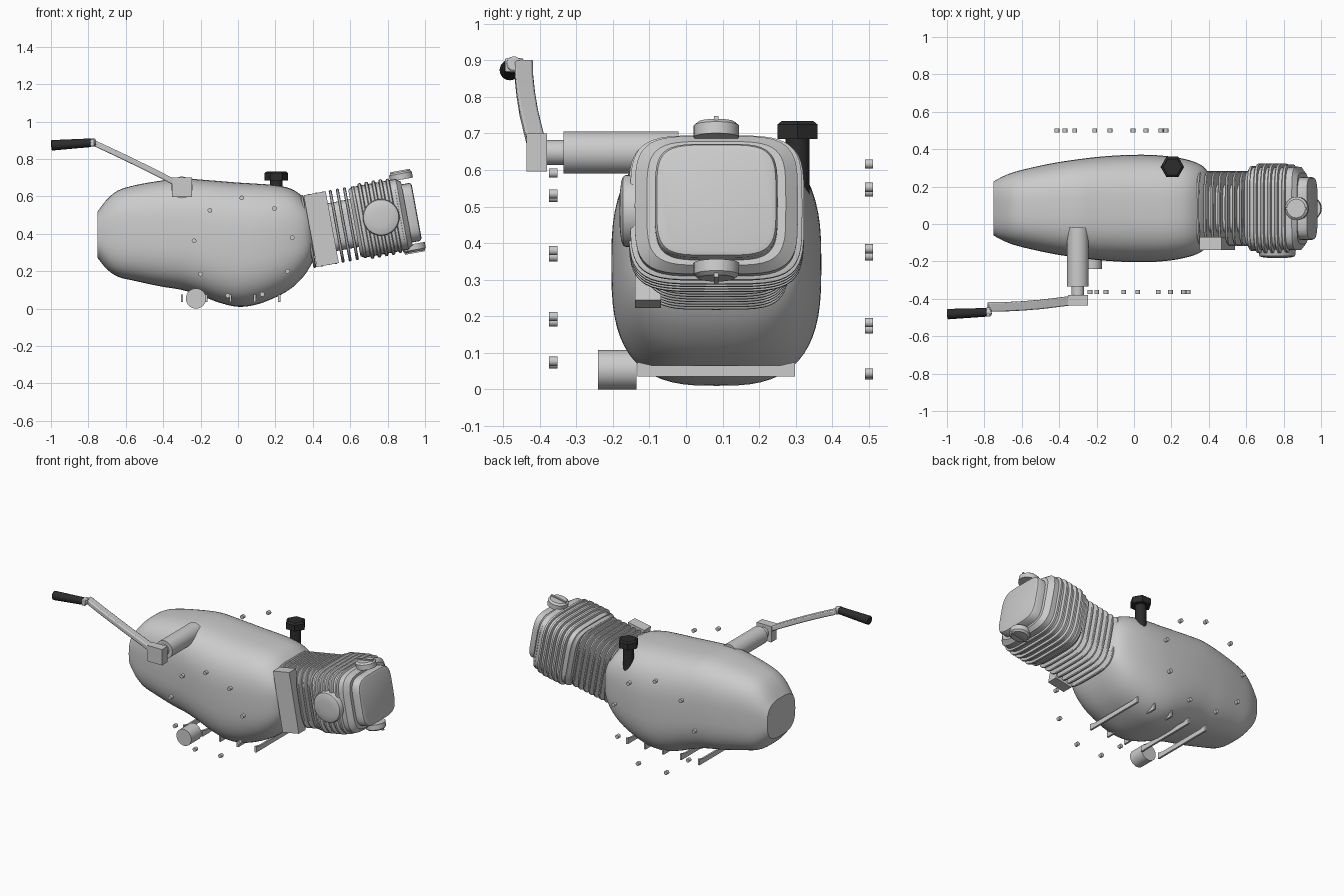
import bpy, bmesh, math
from mathutils import Vector, Matrix

if "Cube" in bpy.data.objects:
    bpy.data.objects.remove(bpy.data.objects["Cube"])

def material(name, c):
    m = bpy.data.materials.new(name)
    m.diffuse_color = (c[0], c[1], c[2], 1)
    m.use_nodes = True
    m.node_tree.nodes["Principled BSDF"].inputs["Base Color"].default_value = m.diffuse_color
    return m

METAL = material("light_metal", (0.6, 0.6, 0.6))
BLACK = material("black_rubber", (0.025, 0.025, 0.025))
YC = 0.083                                   # centre line of the engine in y
TILT = math.radians(10.4)
# cylinder frame: local x = along the bore, z = up across it
BORE = Matrix.Translation((0.445, YC, 0.425)) @ Matrix.Rotation(-TILT, 4, 'Y')

def finish(name, bm, mat=METAL, matrix=None, bevel=0, angle=35):
    bmesh.ops.recalc_face_normals(bm, faces=bm.faces)
    if matrix:
        bm.transform(matrix)
    me = bpy.data.meshes.new(name)
    bm.to_mesh(me)
    bm.free()
    ob = bpy.data.objects.new(name, me)
    bpy.context.collection.objects.link(ob)
    me.materials.append(mat)
    if bevel:
        b = ob.modifiers.new("bevel", 'BEVEL')
        b.width, b.segments = bevel, 2
    bpy.ops.object.select_all(action='DESELECT')
    bpy.context.view_layer.objects.active = ob
    ob.select_set(True)
    bpy.ops.object.shade_smooth_by_angle(angle=math.radians(angle))
    return ob

def loft(bm, rings):
    """Join rings of points with quads and cap both ends."""
    vs = [[bm.verts.new(p) for p in r] for r in rings]
    n = len(vs[0])
    for a, b in zip(vs, vs[1:]):
        for i in range(n):
            bm.faces.new((a[i], a[(i + 1) % n], b[(i + 1) % n], b[i]))
    bm.faces.new(vs[0])
    bm.faces.new(vs[-1])

def superellipse(x, cy, cz, hy, hz, power, n=48):
    pts = []
    for i in range(n):
        a = 2 * math.pi * i / n
        c, s = math.cos(a), math.sin(a)
        pts.append((x, cy + hy * math.copysign(abs(c) ** (2 / power), c),
                    cz + hz * math.copysign(abs(s) ** (2 / power), s)))
    return pts

def slab(bm, profile, power=4.5):
    """Rounded-square solid along the bore; profile = (s, half y, half z)."""
    loft(bm, [superellipse(s, 0, 0, hy, hz, power) for s, hy, hz in profile])

def rod(bm, a, b, r, n=32, r2=None):
    a, b = Vector(a), Vector(b)
    m = Matrix.Translation((a + b) / 2) @ (b - a).to_track_quat('Z', 'Y').to_matrix().to_4x4()
    bmesh.ops.create_cone(bm, cap_ends=True, segments=n, radius1=r,
                          radius2=r if r2 is None else r2, depth=(b - a).length, matrix=m)

def box(bm, lo, hi):
    lo, hi = Vector(lo), Vector(hi)
    bmesh.ops.create_cube(bm, size=1, matrix=Matrix.Translation((lo + hi) / 2)
                          @ Matrix.Diagonal((*(hi - lo), 1)))

# crankcase: stations (x, z bottom, z top, half width)
stations = [(-.75, .27, .52, .145), (-.70, .21, .585, .172), (-.64, .17, .632, .195),
            (-.55, .148, .66, .218), (-.42, .12, .683, .245), (-.3, .10, .697, .263),
            (-.2, .07, .69, .275), (-.1, .032, .682, .283), (0, .01, .674, .287),
            (.1, .022, .668, .286), (.2, .06, .66, .277), (.28, .105, .642, .262),
            (.34, .16, .605, .242), (.38, .215, .56, .215), (.41, .275, .50, .17)]

def smooth_stations(st, k=4):
    """Catmull-Rom between the stations."""
    out = []
    for i in range(len(st) - 1):
        p = [st[max(i - 1, 0)], st[i], st[i + 1], st[min(i + 2, len(st) - 1)]]
        for j in range(k):
            t = j / k
            out.append([.5 * (2 * b + (c - a) * t + (2 * a - 5 * b + 4 * c - d) * t * t
                              + (3 * b - a - 3 * c + d) * t ** 3) for a, b, c, d in zip(*p)])
    return out + [list(st[-1])]

bm = bmesh.new()
loft(bm, [superellipse(x, YC, (b + t) / 2, h, (t - b) / 2, 2.9, 64)
          for x, b, t, h in smooth_stations(stations)])
finish("crankcase", bm)

# cylinder core and thin fins
bm = bmesh.new()
slab(bm, [(-.12, .13, .13), (.2, .13, .13)])
finish("cylinder_core", bm, matrix=BORE)
bm = bmesh.new()
for i in range(7):
    s = -.07 + i * .0385
    slab(bm, [(s - .008, .195, .192), (s - .004, .2, .197), (s + .004, .2, .197), (s + .008, .195, .192)])
finish("cylinder_fins", bm, matrix=BORE)

# cylinder head: solid core with closely spaced rounded fins
bm = bmesh.new()
slab(bm, [(.18, .2, .18), (.2, .222, .192), (.44, .222, .192), (.465, .19, .172)])
finish("head_core", bm, matrix=BORE)
bm = bmesh.new()
for i, k in enumerate((.95, 1, 1, 1, 1, .98, .93)):
    s, hy, hz = .205 + i * .038, .24 * k, .205 * k
    slab(bm, [(s - .011, hy - .01, hz - .01), (s - .006, hy, hz), (s + .006, hy, hz), (s + .011, hy - .01, hz - .01)])
finish("head_fins", bm, matrix=BORE)

# end cover
bm = bmesh.new()
slab(bm, [(.45, .168, .158), (.505, .168, .158), (.515, .163, .153), (.519, .152, .142)])
finish("head_cover", bm, matrix=BORE)

# valve caps, above and below, each with a grip ridge
for name, k in (("upper_valve_cap", 1), ("lower_valve_cap", -1)):
    bm = bmesh.new()
    z = .008
    rod(bm, (.47, 0, z + k * .175), (.47, 0, z + k * .207), .062)
    rod(bm, (.47, 0, z + k * .207), (.47, 0, z + k * .217), .062, r2=.05)
    box(bm, (.415, -.006, z + k * .2 - .024), (.525, .006, z + k * .2 + .024))
    finish(name, bm, matrix=BORE)

# domed round side cover
bm = bmesh.new()
rings = [(-.1, .098), (-.165, .098), (-.172, .094), (-.177, .082), (-.181, .05), (-.182, .02)]
loft(bm, [[(.765 + r * math.cos(i * math.pi / 24), y, .488 + r * math.sin(i * math.pi / 24))
           for i in range(48)] for y, r in rings])
finish("head_side_cover", bm)

# mounting plate beside the cylinder foot
bm = bmesh.new()
box(bm, (-.06, -.222, -.195), (.06, -.152, .195))
finish("mounting_plate", bm, matrix=BORE)

# kick starter shaft, clamp, arm and pedal
bm = bmesh.new()
rod(bm, (-.3, -.02, .648), (-.3, -.335, .648), .058)
rod(bm, (-.3, -.33, .648), (-.3, -.385, .648), .034)
finish("kick_shaft", bm)
bm = bmesh.new()
box(bm, (-.353, -.436, .596), (-.247, -.38, .7))
finish("kick_clamp", bm)
bm = bmesh.new()
path = [(-.30, -.405, .655), (-.40, -.418, .707), (-.5, -.43, .757), (-.6, -.438, .806),
        (-.7, -.443, .853), (-.78, -.443, .89)]
loft(bm, [[(x + dx * .45, y + dy, z + dx) for dx, dy in
           ((-.014, -.025), (.014, -.025), (.014, .025), (-.014, .025))] for x, y, z in path])
finish("kick_arm", bm, bevel=.006)
bm = bmesh.new()
rod(bm, (-.762, -.47, .891), (-.80, -.472, .888), .02)
box(bm, (-.79, -.495, .868), (-.767, -.445, .906))
finish("pedal_joint", bm, bevel=.004)
bm = bmesh.new()
rod(bm, (-.785, -.472, .887), (-.998, -.482, .873), .023, r2=.028)
finish("pedal_rubber", bm, BLACK, bevel=.005)

# gear lever shaft
bm = bmesh.new()
rod(bm, (-.225, -.24, .054), (-.225, -.135, .054), .054)
finish("gear_shaft", bm)

# ribs under the crankcase
bm = bmesh.new()
for i in range(5):
    x = -.3 + i * .13
    pts = [(-.133, .035), (.298, .035), (.298, .075), (.255, .065), (-.09, .065), (-.133, .075)]
    loft(bm, [[(x + d, y, z) for y, z in pts] for d in (-.006, .006)])
finish("bottom_ribs", bm)

# loose cover bolts on both sides: (x, z)
near = [(-.235, .363), (-.2, .185), (-.15, .525), (-.055, .07), (.02, .592),
        (.13, .077), (.195, .535), (.265, .2), (.29, .38)]
far = [(-.412, .365), (-.369, .165), (-.316, .54), (-.209, .04), (-.128, .617),
       (-.005, .045), (.064, .553), (.144, .183), (.171, .385)]
for name, spots, y in (("near_bolts", near, -.363), ("far_bolts", far, .5)):
    bm = bmesh.new()
    for x, z in spots:
        rod(bm, (x, y - .011, z), (x, y + .011, z), .0125, 16)
    finish(name, bm)

# oil filler with hexagonal cap
bm = bmesh.new()
rod(bm, (.205, .305, .5), (.205, .305, .69), .033)
rod(bm, (.205, .305, .685), (.205, .305, .725), .063, 6)
rod(bm, (.205, .305, .725), (.205, .305, .734), .063, 6, .05)
bmesh.ops.rotate(bm, verts=bm.verts, cent=(.205, .305, 0), matrix=Matrix.Rotation(math.pi / 2, 3, 'Z'))
finish("oil_filler_cap", bm, BLACK)
